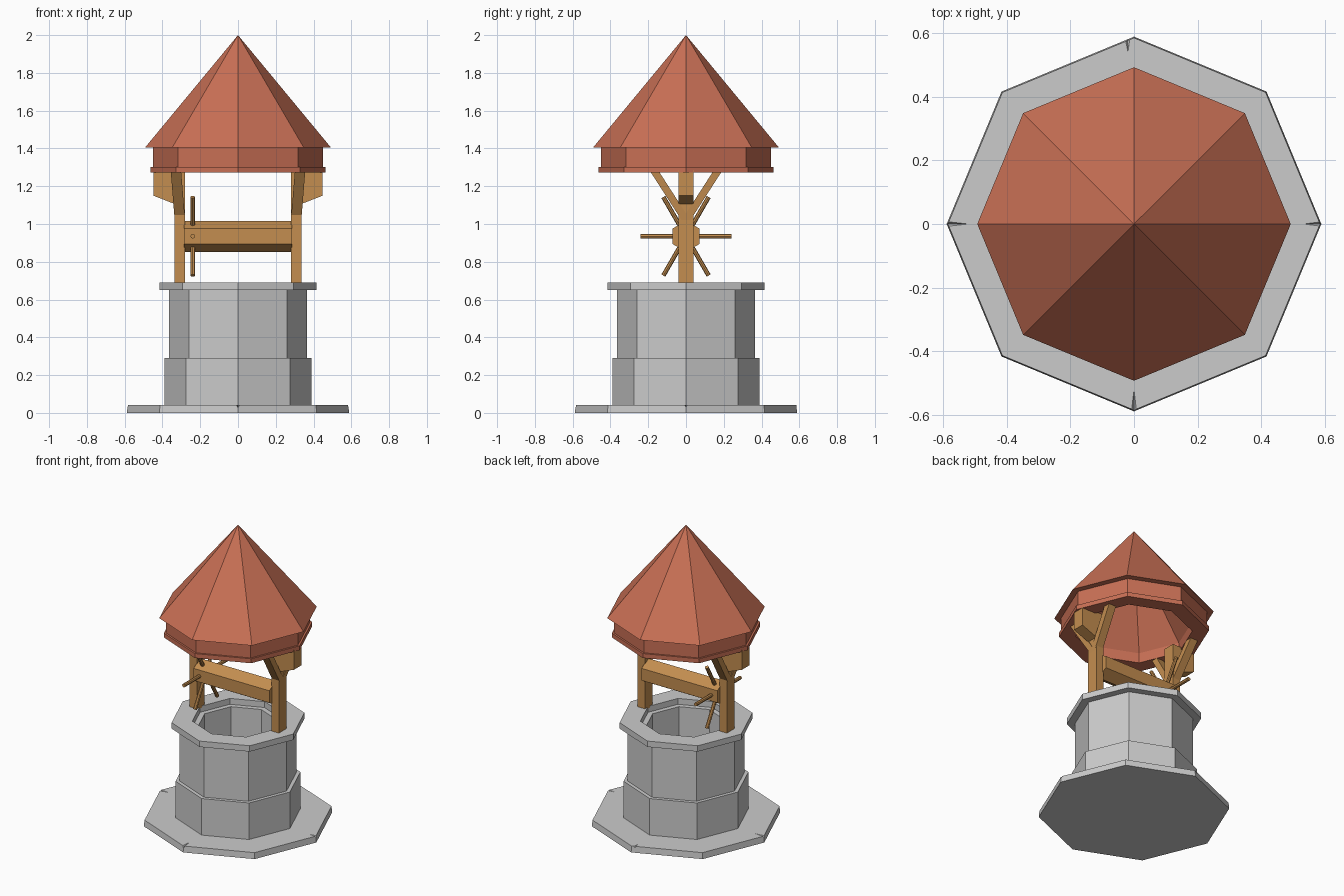
import bpy, bmesh
from math import cos, sin, pi, radians
from mathutils import Vector

if "Cube" in bpy.data.objects:
    bpy.data.objects.remove(bpy.data.objects["Cube"])


def material(name, color):
    m = bpy.data.materials.new(name)
    m.diffuse_color = color
    m.use_nodes = True
    m.node_tree.nodes["Principled BSDF"].inputs["Base Color"].default_value = m.diffuse_color
    return m


ROOF = material("clay_red", (0.58, 0.16, 0.09, 1))
WOOD = material("wood", (0.55, 0.27, 0.08, 1))


def finish(name, bm, mat=None):
    bmesh.ops.recalc_face_normals(bm, faces=bm.faces)
    me = bpy.data.meshes.new(name)
    bm.to_mesh(me)
    bm.free()
    ob = bpy.data.objects.new(name, me)
    bpy.context.collection.objects.link(ob)
    if mat:
        me.materials.append(mat)
    return ob


def lathe(name, profile, mat=None, n=8):
    """Closed (radius, z) profile turned around z into n flat sides."""
    bm = bmesh.new()
    rings = []
    for r, z in profile:
        if r == 0:
            rings.append([bm.verts.new((0, 0, z))] * n)
        else:
            rings.append([bm.verts.new((r * cos(2 * pi * i / n), r * sin(2 * pi * i / n), z))
                          for i in range(n)])
    for k, a in enumerate(rings):
        b = rings[(k + 1) % len(rings)]
        for i in range(n):
            j = (i + 1) % n
            vs = list(dict.fromkeys((a[i], a[j], b[j], b[i])))
            if len(vs) > 2:
                bm.faces.new(vs)
    return finish(name, bm, mat)


def add_prism(bm, pts, vec):
    a = [bm.verts.new(p) for p in pts]
    b = [bm.verts.new(Vector(p) + Vector(vec)) for p in pts]
    n = len(pts)
    bm.faces.new(a)
    bm.faces.new(b)
    for i in range(n):
        bm.faces.new((a[i], a[(i + 1) % n], b[(i + 1) % n], b[i]))


def prism(name, pts, vec, mat=None):
    bm = bmesh.new()
    add_prism(bm, pts, vec)
    return finish(name, bm, mat)


# Ground slab with a few worn cracks at its edge
slab = lathe("base_slab", [(0, 0), (0.588, 0), (0.584, 0.042), (0, 0.042)])
bm = bmesh.new()
for deg, r0, half, depth in [(0, 0.49, 0.012, 0.02), (180, 0.47, 0.012, 0.02),
                             (270, 0.48, 0.012, 0.025), (92, 0.50, 0.015, 0.02),
                             (122, 0.52, 0.05, 0.012), (223, 0.54, 0.03, 0.015)]:
    u = Vector((cos(radians(deg)), sin(radians(deg)), 0))
    v = Vector((-u.y, u.x, 0))
    tip, end, up = u * r0, u * 0.62, Vector((0, 0, 0.042))
    bm_pts = [tip + up + Vector((0, 0, 0.01)), end + up - v * half * 1.4 + Vector((0, 0, 0.01)),
              end + up + v * half * 1.4 + Vector((0, 0, 0.01)), end + up - Vector((0, 0, depth))]
    vs = [bm.verts.new(p) for p in bm_pts]
    for f in ((0, 1, 2), (0, 3, 1), (0, 2, 3), (1, 3, 2)):
        bm.faces.new([vs[i] for i in f])
cracks = finish("crack_cutter", bm)
cracks.hide_render = True
cracks.hide_viewport = True
mod = slab.modifiers.new("cracks", 'BOOLEAN')
mod.operation = 'DIFFERENCE'
mod.solver = 'EXACT'
mod.object = cracks

# Stone shaft with plinth, rim and inner ledge
lathe("stone_wall", [(0.39, 0.035), (0.39, 0.29), (0.365, 0.29), (0.365, 0.65),
                     (0.415, 0.65), (0.415, 0.69), (0.285, 0.69), (0.285, 0.65),
                     (0.25, 0.65), (0.25, 0.035)])

# Hollow tiled roof with eave band and lower lip
lathe("roof", [(0, 2.0), (0.492, 1.405), (0.45, 1.405), (0.45, 1.302), (0.463, 1.302),
               (0.463, 1.272), (0.36, 1.272), (0.36, 1.34), (0, 1.87)], ROOF)

# Posts, outer brackets and forked braces on both sides
for s, side in ((-1, "left"), (1, "right")):
    x0, x1 = 0.28 * s, 0.335 * s
    prism(f"{side}_post", [(x0, -0.04, 0.68), (x1, -0.04, 0.68), (x1, 0.04, 0.68), (x0, 0.04, 0.68)],
          (0, 0, 0.605), WOOD)
    prism(f"{side}_bracket", [(0.32 * s, -0.04, 1.10), (0.448 * s, -0.04, 1.15),
                              (0.448 * s, -0.04, 1.285), (0.32 * s, -0.04, 1.285)],
          (0, 0.08, 0), WOOD)
    for t, end in ((-1, "front"), (1, "back")):
        prism(f"{side}_{end}_brace", [(x0, -0.023, 1.02), (x1, -0.023, 1.02),
                                      (x1, 0.023, 1.02), (x0, 0.023, 1.02)],
              (0.022 * s, 0.174 * t, 0.27), WOOD)

# Six-sided winding drum
ZC = 0.935
prism("winding_drum", [(-0.285, 0.082 * sin(i * pi / 3), ZC + 0.082 * cos(i * pi / 3))
                       for i in range(6)], (0.57, 0, 0), WOOD)

# Crank rods crossing the drum
for k in range(3):
    a = k * pi / 3
    d = Vector((0, cos(a), sin(a)))
    e = Vector((0, -sin(a), cos(a)))
    c = Vector((-0.24, 0, ZC)) - d * 0.24
    prism(f"crank_rod_{k + 1}", [c + 0.012 * (Vector((cos(i * pi / 4), 0, 0)) + e * sin(i * pi / 4))
                                 for i in range(8)], d * 0.48, WOOD)
